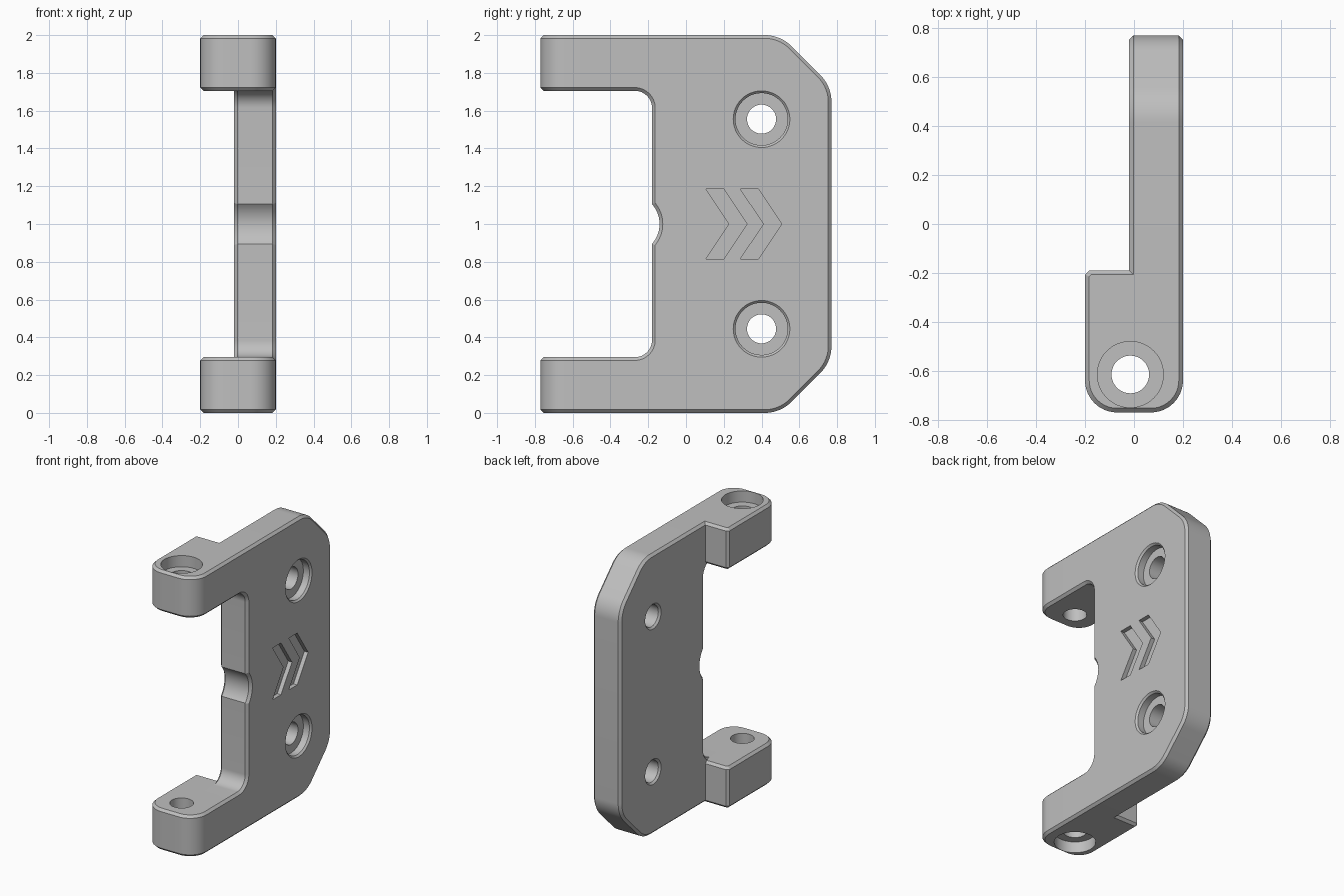
import bpy, bmesh, math
from mathutils import Vector

if "Cube" in bpy.data.objects:
    bpy.data.objects.remove(bpy.data.objects["Cube"])

CHAMFER = 0.017
grey = bpy.data.materials.new("plain grey")
grey.use_nodes = True
grey.diffuse_color = (0.52, 0.52, 0.52, 1)
grey.node_tree.nodes["Principled BSDF"].inputs["Base Color"].default_value = (0.52, 0.52, 0.52, 1)


def rounded(corners, steps=10):
    """Outline from (u, v, radius) corners."""
    out = []
    for i, (u, v, r) in enumerate(corners):
        p = Vector((u, v))
        if r == 0:
            out.append(p)
            continue
        a = (Vector(corners[i - 1][:2]) - p).normalized()
        b = (Vector(corners[(i + 1) % len(corners)][:2]) - p).normalized()
        half = a.angle(b) / 2
        centre = p + (a + b).normalized() * r / math.sin(half)
        start = p + a * r / math.tan(half) - centre
        end = p + b * r / math.tan(half) - centre
        for k in range(steps + 1):
            t = k / steps
            d = (start * (1 - t) + end * t).normalized()
            out.append(centre + d * r)
    return out


def along_x(u, v, w):
    return Vector((w, u, v))


def along_z(u, v, w):
    return Vector((u, v, w))


def loft(name, sections, chamfer=0):
    """Closed solid through equal-length point rings, with optional rim chamfer."""
    bm = bmesh.new()
    rings = [[bm.verts.new(p) for p in s] for s in sections]
    n = len(rings[0])
    for low, high in zip(rings, rings[1:]):
        for i in range(n):
            j = (i + 1) % n
            bm.faces.new((low[i], low[j], high[j], high[i]))
    caps = [bm.faces.new(rings[0]), bm.faces.new(rings[-1])]
    bmesh.ops.recalc_face_normals(bm, faces=bm.faces[:])
    if chamfer:
        rim = [e for f in caps for e in f.edges]
        bmesh.ops.bevel(bm, geom=rim, offset=chamfer, segments=1,
                        affect='EDGES', clamp_overlap=False)
    mesh = bpy.data.meshes.new(name)
    bm.to_mesh(mesh)
    bm.free()
    mesh.materials.append(grey)
    obj = bpy.data.objects.new(name, mesh)
    bpy.context.collection.objects.link(obj)
    return obj


def prism(name, outline, place, low, high, chamfer=0):
    return loft(name, [[place(u, v, w) for u, v in outline] for w in (low, high)], chamfer)


def turned(name, profile, place, cu, cv, sides=48):
    """Solid of revolution from (radius, position along axis) pairs."""
    angles = [2 * math.pi * i / sides for i in range(sides)]
    return loft(name, [[place(cu + r * math.cos(a), cv + r * math.sin(a), w) for a in angles]
                       for r, w in profile])


def combine(target, other, operation):
    mod = target.modifiers.new(operation.lower(), 'BOOLEAN')
    mod.operation = operation
    mod.solver = 'EXACT'
    mod.object = other
    bpy.context.view_layer.objects.active = target
    bpy.ops.object.modifier_apply(modifier=mod.name)
    bpy.data.objects.remove(other)


# C-shaped side plate with a shallow round notch in its inner edge
NOTCH = 0.158
span = math.acos(0.118 / NOTCH)
notch = [(-0.298 + NOTCH * math.cos(a), 1 + NOTCH * math.sin(a), 0)
         for a in (span * (1 - k / 8) for k in range(17))]
outline = rounded([(-0.45, 0, 0), (0.5, 0, 0.2), (0.77, 0.27, 0.2), (0.77, 1.73, 0.2),
                   (0.5, 2, 0.2), (-0.45, 2, 0), (-0.45, 1.705, 0), (-0.18, 1.705, 0.09)]
                  + notch + [(-0.18, 0.295, 0.09), (-0.45, 0.295, 0)])
bracket = prism("bracket", outline, along_x, -0.02, 0.2, CHAMFER)

# Wide mounting ears at the ends of both arms
ear = rounded([(-0.2, -0.77, 0.13), (0.2, -0.77, 0.13), (0.2, -0.19, 0),
               (-0.183, -0.19, 0), (-0.2, -0.207, 0)])
for name, low, high in (("lower_ear", 0, 0.295), ("upper_ear", 1.705, 2)):
    combine(bracket, prism(name, ear, along_z, low, high, CHAMFER), 'UNION')

# Counterbored holes through the ears, opening outwards
bore = [(0.077, 1.6), (0.077, 1.92), (0.135, 1.92), (0.135, 2.1)]
for profile in (bore, [(r, 2 - z) for r, z in bore]):
    combine(bracket, turned("ear_hole", profile, along_z, -0.015, -0.615), 'DIFFERENCE')

# Counterbored holes through the plate
bore = [(0.1, -0.03), (0.077, -0.007), (0.077, 0.14), (0.138, 0.14), (0.138, 0.188), (0.16, 0.21)]
for z in (0.445, 1.555):
    combine(bracket, turned("plate_hole", bore, along_x, 0.4, z), 'DIFFERENCE')

# Two engraved chevrons
for y in (0.105, 0.288):
    chevron = [(y, 1.185), (y + 0.124, 1), (y, 0.815),
               (y + 0.095, 0.815), (y + 0.219, 1), (y + 0.095, 1.185)]
    combine(bracket, prism("chevron", chevron, along_x, 0.17, 0.25), 'DIFFERENCE')

bpy.ops.object.select_all(action='DESELECT')
bracket.select_set(True)
bpy.context.view_layer.objects.active = bracket
bpy.ops.object.shade_smooth_by_angle(angle=math.radians(25))
